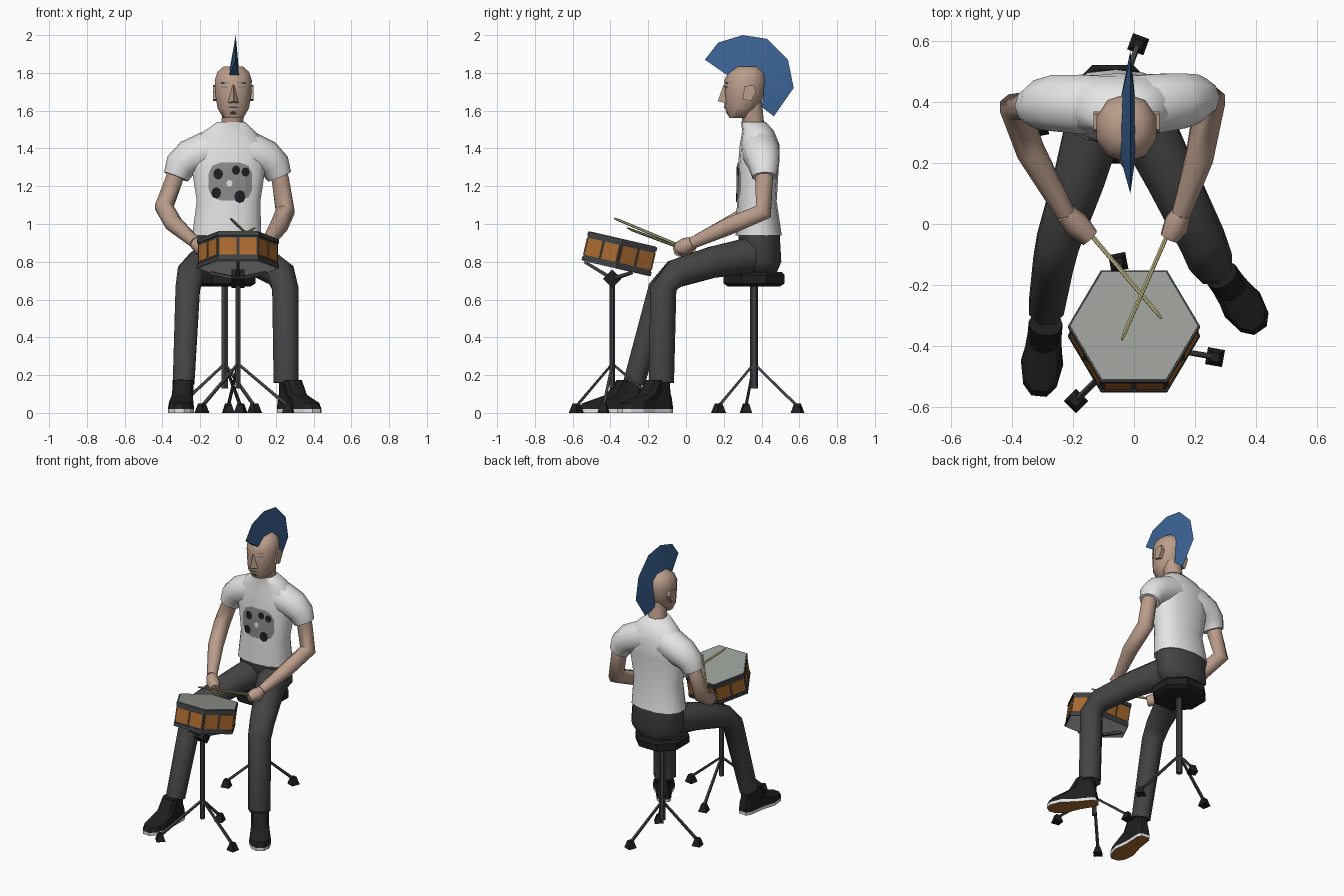
import bpy, bmesh, math
from mathutils import Vector, Matrix
from mathutils.bvhtree import BVHTree

if "Cube" in bpy.data.objects:
    bpy.data.objects.remove(bpy.data.objects["Cube"])

def mat(name, r, g, b):
    m = bpy.data.materials.new(name)
    m.diffuse_color = (r, g, b, 1)
    m.use_nodes = True
    m.node_tree.nodes["Principled BSDF"].inputs["Base Color"].default_value = m.diffuse_color
    return m

SKIN = mat("skin", .50, .34, .26)
BLUE = mat("hair blue", .045, .13, .31)
WHITE = mat("white cloth", .78, .78, .78)
PRINT = mat("print grey", .26, .26, .26)
BLACK = mat("black", .014, .014, .015)
PANTS = mat("dark grey cloth", .058, .058, .06)
METAL = mat("dark metal", .05, .053, .057)
ORANGE = mat("orange wood", .40, .145, .028)
HEAD = mat("drum skin", .32, .34, .31)
STICK = mat("stick wood", .50, .46, .22)

def finish(name, bm, mats, smooth=False):
    bmesh.ops.recalc_face_normals(bm, faces=bm.faces)
    me = bpy.data.meshes.new(name)
    bm.to_mesh(me)
    bm.free()
    ob = bpy.data.objects.new(name, me)
    bpy.context.collection.objects.link(ob)
    for m in (mats if isinstance(mats, list) else [mats]):
        me.materials.append(m)
    if smooth:
        bpy.ops.object.select_all(action='DESELECT')
        ob.select_set(True)
        bpy.context.view_layer.objects.active = ob
        bpy.ops.object.shade_smooth_by_angle(angle=math.radians(62))
    return ob

def loft(name, rings, mats, smooth=False, rule=None, xf=None):
    """Skin a list of equal-length point rings and cap both ends."""
    bm = bmesh.new()
    vs = [[bm.verts.new(p) for p in r] for r in rings]
    n = len(vs[0])
    for a, b in zip(vs, vs[1:]):
        for i in range(n):
            j = (i + 1) % n
            bm.faces.new((a[i], a[j], b[j], b[i]))
    bm.faces.new(vs[0])
    bm.faces.new(vs[-1])
    if rule:
        for f in bm.faces:
            f.material_index = rule(f)
    if xf:
        bm.transform(xf)
    return finish(name, bm, mats, smooth)

def tube(name, pts, m, sides=8, ref=(1, 0, 0), smooth=False):
    """Tube through (x, y, z, radius) points."""
    P = [Vector(p[:3]) for p in pts]
    rings = []
    for i, p in enumerate(P):
        t = (P[min(i + 1, len(P) - 1)] - P[max(i - 1, 0)]).normalized()
        r = Vector(ref)
        if abs(t.dot(r)) > .97:
            r = Vector((0, 1, 0))
        u = (r - t * r.dot(t)).normalized()
        v = t.cross(u)
        rings.append([p + pts[i][3] * (u * math.cos(a) + v * math.sin(a))
                      for a in (2 * math.pi * (k + .5) / sides for k in range(sides))])
    return loft(name, rings, m, smooth)

def stack(name, secs, m, sides=12, e=.85, smooth=True):
    """Body from horizontal sections (z, cx, cy, rx, ry)."""
    def s(c):
        return math.copysign(abs(c) ** e, c)
    rings = [[(cx + rx * s(math.cos(a)), cy + ry * s(math.sin(a)), z)
              for a in (2 * math.pi * (k + .5) / sides for k in range(sides))]
             for z, cx, cy, rx, ry in secs]
    return loft(name, rings, m, smooth)

def box(name, size, m, xf):
    bm = bmesh.new()
    bmesh.ops.create_cube(bm, size=1)
    bm.transform(xf @ Matrix.Diagonal((*size, 1)))
    return finish(name, bm, m)

def decal(name, target, cx, cz, rx, rz, m, lift=.006, n=12, wob=0):
    """Thin painted patch dropped on to the front of a part."""
    tree = BVHTree.FromPolygons([v.co for v in target.data.vertices],
                                [list(p.vertices) for p in target.data.polygons])
    bm = bmesh.new()
    def at(x, z):
        hit = tree.ray_cast(Vector((x, -2, z)), Vector((0, 1, 0)))[0]
        return bm.verts.new((x, (hit.y if hit else .3) - lift, z))
    c, prev = at(cx, cz), None
    for k in (.35, .7, 1):
        ring = []
        for i in range(n):
            a = 2 * math.pi * i / n
            q = k * (1 - wob * math.cos(4 * a))
            ring.append(at(cx + rx * q * math.cos(a), cz + rz * q * math.sin(a)))
        for i in range(n):
            j = (i + 1) % n
            bm.faces.new((prev[i], prev[j], ring[j], ring[i]) if prev else (c, ring[i], ring[j]))
        prev = ring
    return finish(name, bm, m)

# Torso, neck and head
shirt = stack("shirt", [(.94, -.06, .385, .187, .122), (1.12, -.05, .375, .172, .105),
                        (1.3, -.05, .383, .2, .108), (1.42, -.05, .39, .2, .105),
                        (1.49, -.046, .382, .14, .085), (1.54, -.036, .358, .075, .066)], WHITE, 14)
stack("hips", [(.735, -.055, .4, .13, .08), (.8, -.055, .395, .18, .113),
               (.97, -.06, .385, .178, .113)], PANTS)
tube("neck", [(-.038, .378, 1.47, .062), (-.03, .355, 1.54, .062), (-.022, .345, 1.64, .062)], SKIN, 8, smooth=True)
CX = -.025
head = stack("head", [(1.56, CX, .275, .056, .044), (1.615, CX, .295, .088, .09),
                      (1.69, CX, .31, .1, .108), (1.76, CX, .315, .103, .112),
                      (1.805, CX, .32, .088, .095), (1.835, CX, .325, .052, .055)], SKIN, 10, .95)

# Nose, ears and face details
loft("nose", [[(CX - .012, .215, 1.735), (CX + .012, .215, 1.735), (CX, .198, 1.735)],
              [(CX - .03, .215, 1.64), (CX + .03, .215, 1.64), (CX, .168, 1.65)]], SKIN)
for s, side in ((-1, "left"), (1, "right")):
    loft(side + "_ear", [[(CX + s * x, y, z) for y, z in ((.30, 1.66), (.345, 1.65), (.37, 1.70), (.36, 1.735), (.31, 1.73))]
                         for x in (.085, .108)], SKIN)
    decal(side + "_eye", head, CX + s * .045, 1.725, .02, .007, PRINT, .004, 8)
    decal(side + "_brow", head, CX + s * .047, 1.748, .025, .004, PRINT, .004, 8)
decal("mouth", head, CX, 1.618, .028, .004, PANTS, .004, 8)
decal("chin_beard", head, CX, 1.588, .018, .010, PANTS, .004, 8)

# Hair crest: narrow outer edge, wide base
outer = [(.10, 1.87), (.17, 1.96), (.30, 2.0), (.43, 1.98), (.54, 1.87), (.57, 1.72), (.465, 1.57)]
inner = [(.215, 1.79), (.25, 1.81), (.31, 1.82), (.38, 1.80), (.41, 1.74), (.41, 1.67), (.40, 1.62)]
loft("hair_crest", [[(-.012, *o), (-.044, *i), (.004, *i)] for o, i in zip(outer, inner)], BLUE, True)

# Shirt print
decal("shirt_print", shirt, -.04, 1.225, .125, .11, PRINT, .006, 16, .08)
for i, (x, z, r) in enumerate([(-.105, 1.265, .026), (-.01, 1.285, .022), (.04, 1.275, .022), (-.115, 1.165, .026),
                               (.01, 1.145, .03), (-.045, 1.215, .016)]):
    decal("print_spot_%d" % i, shirt, x, z, r, r * 1.15, WHITE if i == 5 else BLACK, .009, 8)

# Sleeves, arms and hands
arms = {"left": ([(-.05, .388, 1.42, .1), (-.17, .393, 1.385, .102), (-.255, .397, 1.35, .097),
                  (-.305, .392, 1.31, .084), (-.328, .387, 1.25, .068)],
                 [(-.315, .39, 1.32, .052), (-.34, .387, 1.23, .05), (-.392, .385, 1.09, .052),
                  (-.34, .24, 1.0, .049), (-.225, .035, .90, .033)],
                 [(-.225, .035, .90, .034), (-.19, 0, .873, .046), (-.145, -.045, .86, .034)]),
        "right": ([(-.05, .388, 1.42, .1), (.065, .395, 1.385, .102), (.15, .405, 1.35, .095),
                   (.195, .412, 1.31, .083), (.22, .415, 1.25, .066)],
                  [(.2, .41, 1.32, .052), (.225, .413, 1.23, .05), (.25, .41, 1.065, .053),
                   (.215, .22, .985, .049), (.155, .035, .90, .033)],
                  [(.155, .035, .90, .034), (.14, 0, .882, .046), (.115, -.045, .87, .034)])}
for side, (sleeve, arm, hand) in arms.items():
    tube(side + "_sleeve", sleeve, WHITE, 10, (0, 1, 0), True)
    tube(side + "_arm", arm, SKIN, 8, smooth=True)
    tube(side + "_hand", hand, SKIN, 6, smooth=True)

# Drumsticks
tube("left_stick", [(-.235, .075, .835, .008), (.07, -.285, .968, .007), (.09, -.31, .98, .004)], STICK, 6)
tube("right_stick", [(.16, .08, .838, .008), (-.03, -.355, 1.02, .007), (-.04, -.38, 1.03, .004)], STICK, 6)

# Trouser legs
tube("left_leg", [(-.11, .40, .845, .105), (-.18, .15, .80, .09), (-.25, -.06, .74, .076),
                  (-.266, -.135, .66, .07), (-.288, -.275, .16, .062)], PANTS, smooth=True)
tube("right_leg", [(0, .40, .845, .105), (.125, .15, .80, .09), (.225, -.055, .737, .08),
                   (.25, -.12, .66, .075), (.255, -.13, .16, .072)], PANTS, smooth=True)

# Shoes: tan sole, white edge, black upper
def shoe(name, heel, toe):
    a, d = Vector((*heel, 0)), Vector((*toe, 0)) - Vector((*heel, 0))
    L, w = d.length, Vector((-d.y, d.x, 0)).normalized()
    half = [(0, .03), (.08, .044), (.4, .05), (.68, .07), (.9, .055), (1, .025)]
    outline = half + [(u, -v) for u, v in reversed(half)]
    rings = [[a + d * (u * k + o) + w * (v * q) + Vector((0, 0, z - drop * u)) for u, v in outline]
             for z, k, o, q, drop in ((0, 1, 0, 1, 0), (.02, 1, 0, 1, 0), (.075, .93, .02, .92, .025),
                                      (.105, .55, .04, .8, .01), (.175, .36, .06, .8, 0))]
    def rule(f):
        z = f.calc_center_median().z
        return 0 if z < .002 else 1 if z < .015 else 2
    loft(name, rings, [ORANGE, WHITE, BLACK], False, rule)

shoe("left_shoe", (-.28, -.22), (-.312, -.565))
shoe("right_shoe", (.23, -.085), (.415, -.35))

# Drum: tilted hexagonal shell with rims, skins and wood panels
R = .215
tilt = Matrix.Translation((0, -.37, .767)) @ Matrix.Rotation(math.radians(-13), 4, 'X')

def hexagon(r, z):
    return [(r * math.cos(k * math.pi / 3), r * math.sin(k * math.pi / 3), z) for k in range(6)]

loft("drum_shell", [hexagon(R - .004, .01), hexagon(R - .004, .145)], METAL, xf=tilt)
for z, name in ((0, "bottom"), (.133, "top")):
    loft("drum_rim_" + name, [hexagon(R + .002, z), hexagon(R + .002, z + .022)], METAL, xf=tilt)
    zs = -.003 if z == 0 else .153
    loft("drum_skin_" + name, [hexagon(R - .006, zs), hexagon(R - .006, zs + .005)], WHITE if z == 0 else HEAD, xf=tilt)
for k in range(6):
    for s in (-1, 1):
        box("drum_panel", (.006, .09, .092), ORANGE, tilt @ Matrix.Rotation(math.radians(30 + 60 * k), 4, 'Z')
            @ Matrix.Translation(((R - .004) * math.cos(math.pi / 6) + .001, s * .052, .077)))

# Tripod stands shared by drum and stool
def tripod(name, x, y, top, r, reach, angles):
    tube(name + "_pole", [(x, y, .13, r), (x, y, top, r)], METAL, 6)
    for k, ang in enumerate(angles):
        c, s = math.cos(math.radians(ang)), math.sin(math.radians(ang))
        fx, fy = x + reach * c, y + reach * s
        tube("%s_leg_%d" % (name, k), [(x, y, .26, .009), (fx, fy, .035, .011)], METAL, 4)
        bm = bmesh.new()
        bmesh.ops.create_cone(bm, cap_ends=True, segments=4, radius1=.04, radius2=.02, depth=.05,
                              matrix=Matrix.Translation((fx, fy, .025)) @ Matrix.Rotation(math.radians(ang + 45), 4, 'Z'))
        finish("%s_foot_%d" % (name, k), bm, BLACK)

tripod("drum_stand", 0, -.39, .72, .015, .27, (225, -10, 101))
tripod("stool", -.07, .36, .69, .02, .245, (70, 190, 310))

# Drum basket: hub and arms
box("basket_hub", (.07, .07, .07), BLACK, Matrix.Translation((0, -.39, .71)) @ Matrix.Rotation(.785, 4, 'X'))
for k in range(3):
    a = math.radians(30 + 120 * k)
    end = tilt @ Vector((.17 * math.cos(a), .17 * math.sin(a), -.006))
    tube("basket_arm_%d" % k, [(0, -.39, .71, .014), (*end, .011)], METAL, 4, (0, 0, 1))

# Stool seat
def seat_ring(r, z):
    return [(-.07 + r * math.cos(k * math.pi / 4 + .39), .36 + r * math.sin(k * math.pi / 4 + .39), z) for k in range(8)]

loft("stool_seat", [seat_ring(.15, .67), seat_ring(.175, .685), seat_ring(.175, .73), seat_ring(.16, .745)], BLACK)
